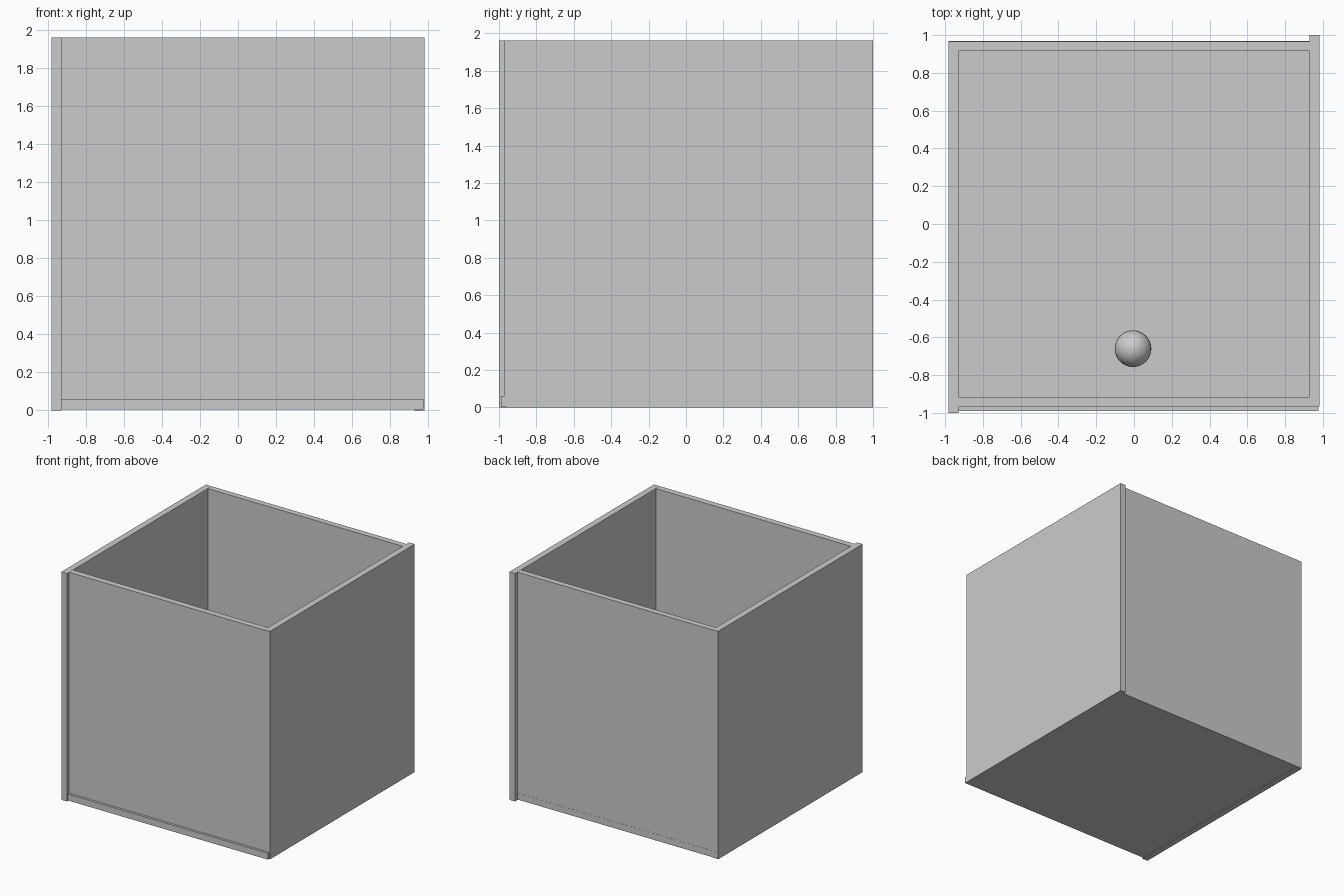
import bpy

if "Cube" in bpy.data.objects:
    bpy.data.objects.remove(bpy.data.objects["Cube"])


def panel(name, x, y, z):
    """Flat board spanning the given (min, max) ranges."""
    centre = [(r[0] + r[1]) / 2 for r in (x, y, z)]
    bpy.ops.mesh.primitive_cube_add(size=1, location=centre)
    board = bpy.context.object
    board.name = name
    board.scale = [r[1] - r[0] for r in (x, y, z)]
    bpy.ops.object.transform_apply(location=False, rotation=False, scale=True)
    return board


TOP = 1.962
SPAN = (-0.981, 0.977)

# Floor board, slightly proud at the front
panel("floor", SPAN, (-0.99, 0.968), (0.005, 0.06))

# Side walls, offset in opposite directions along y
panel("left_wall", (-0.982, -0.928), (-1.0, 0.965), (0, TOP))
panel("right_wall", (0.928, 0.982), (-0.965, 1.0), (0, TOP))

# Front and back walls overlapping the side walls
panel("front_wall", SPAN, (-0.97, -0.916), (0.005, TOP - 0.001))
panel("back_wall", SPAN, (0.916, 0.967), (0.005, TOP - 0.001))

# Ball resting on the floor inside the box
bpy.ops.mesh.primitive_uv_sphere_add(segments=32, ring_count=16, radius=0.097,
                                     location=(-0.005, -0.66, 0.157))
ball = bpy.context.object
ball.name = "ball"
bpy.ops.object.shade_smooth()
